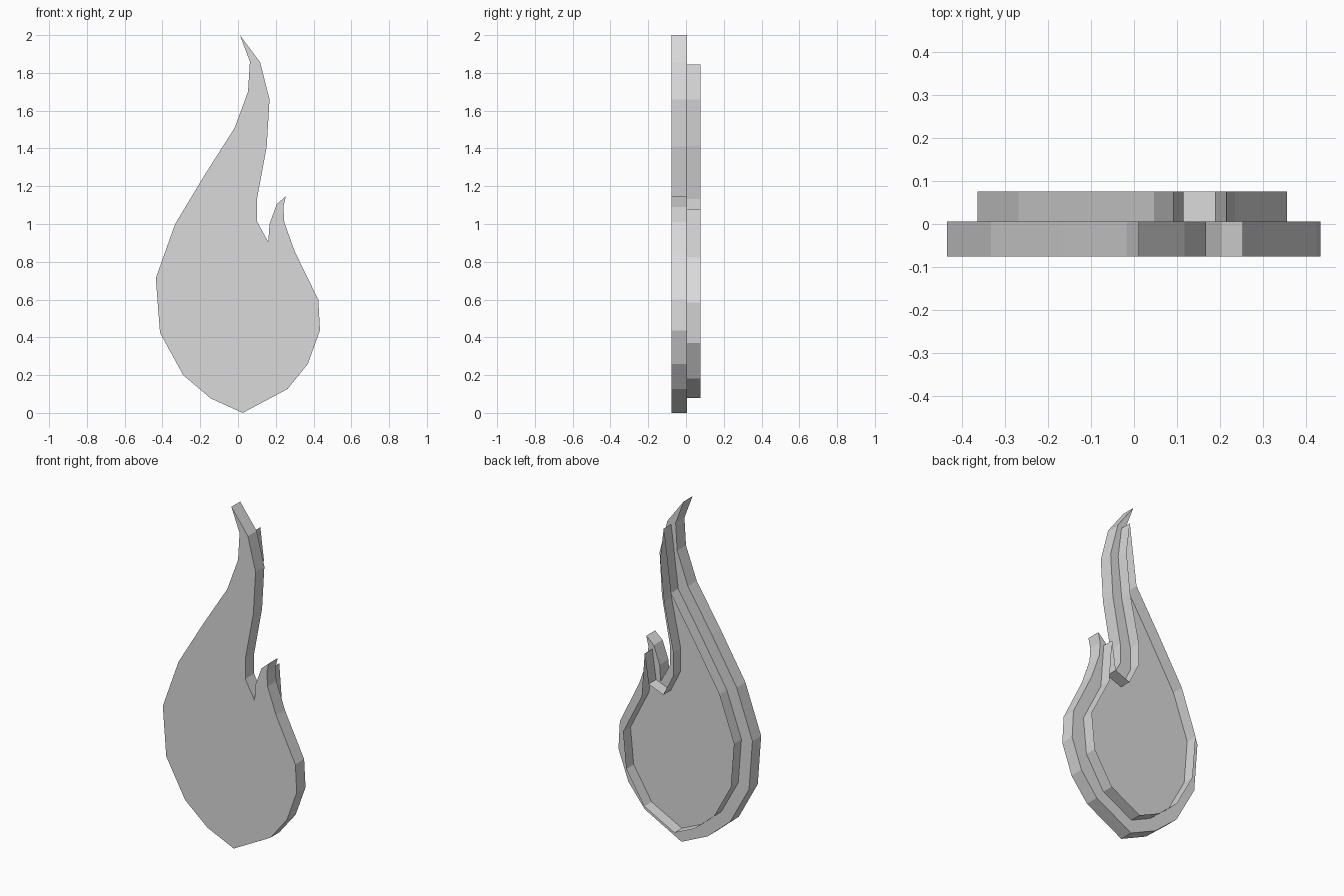
import bpy
import bmesh

cube = bpy.data.objects.get("Cube")
if cube:
    bpy.data.objects.remove(cube, do_unlink=True)

# Single plain grey
grey = bpy.data.materials.new("plain_grey")
grey.use_nodes = True
colour = (0.7, 0.7, 0.7, 1)
grey.diffuse_color = colour
grey.node_tree.nodes["Principled BSDF"].inputs["Base Color"].default_value = colour


def extrude_outline(name, outline, front, back, capped):
    """Sweep an x-z outline along y, with or without end faces."""
    bm = bmesh.new()
    near = [bm.verts.new((x, front, z)) for x, z in outline]
    far = [bm.verts.new((x, back, z)) for x, z in outline]
    count = len(outline)
    for i in range(count):
        j = (i + 1) % count
        bm.faces.new((near[i], far[i], far[j], near[j]))
    if capped:
        bm.faces.new(near)
        bm.faces.new(far[::-1])
    bmesh.ops.recalc_face_normals(bm, faces=bm.faces)
    # An open band needs its outward side checked by its lowest face
    lowest = min(bm.faces, key=lambda f: f.calc_center_median().z)
    if not capped and lowest.normal.z > 0:
        bmesh.ops.reverse_faces(bm, faces=bm.faces)
    mesh = bpy.data.meshes.new(name)
    bm.to_mesh(mesh)
    bm.free()
    mesh.materials.append(grey)
    obj = bpy.data.objects.new(name, mesh)
    bpy.context.collection.objects.link(obj)


# Outlines run clockwise from the tip: stem, notch, small tongue, belly, left side
flame = [
    (0.01, 2), (0.117, 1.857), (0.167, 1.66), (0.152, 1.41), (0.1, 1.13), (0.1, 1.015),
    (0.16, 0.905), (0.167, 1), (0.205, 1.105), (0.253, 1.147), (0.24, 1.09), (0.245, 1.01),
    (0.3, 0.855), (0.425, 0.6), (0.434, 0.437), (0.37, 0.26), (0.263, 0.127), (0.025, 0),
    (-0.145, 0.077), (-0.29, 0.2), (-0.413, 0.424), (-0.435, 0.713), (-0.333, 1),
    (-0.17, 1.27), (-0.017, 1.51), (0.053, 1.7), (0.063, 1.86),
]
rim = [
    (0.092, 1.845), (0.115, 1.66), (0.09, 1.415), (0.03, 1.133), (0.03, 1),
    (0.094, 0.87), (0.19, 0.907), (0.215, 1.08), (0.235, 0.823), (0.356, 0.584),
    (0.335, 0.37), (0.218, 0.182), (0.022, 0.08), (-0.107, 0.138), (-0.234, 0.246),
    (-0.343, 0.445), (-0.364, 0.705), (-0.269, 0.969), (-0.109, 1.232), (0.046, 1.478),
]

# Solid front slab and the open band standing on its back
extrude_outline("flame_slab", flame, -0.0755, 0.006, True)
extrude_outline("back_rim", rim, 0.006, 0.0755, False)
